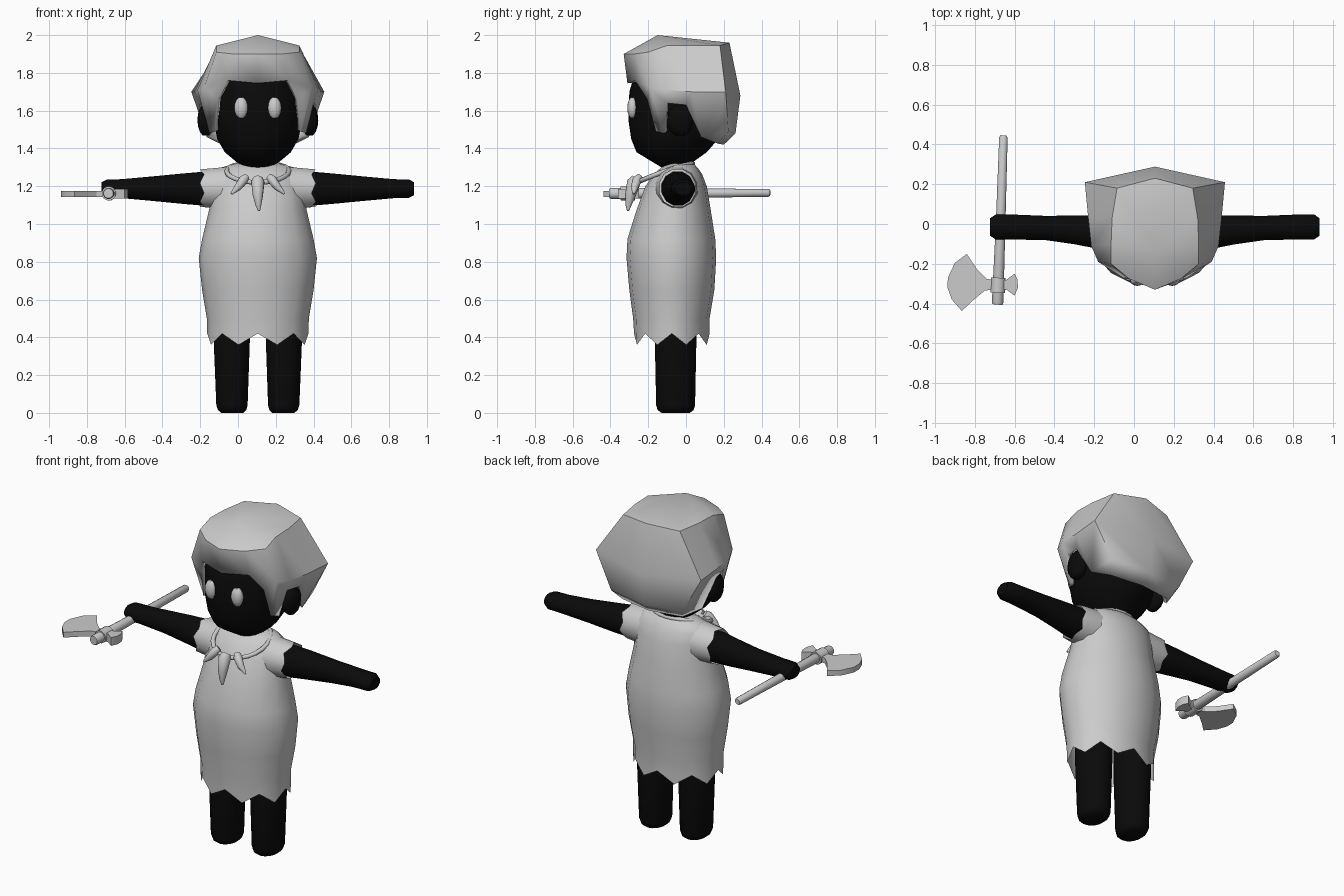
import bpy, bmesh, math
from mathutils import Vector

if "Cube" in bpy.data.objects:
    bpy.data.objects.remove(bpy.data.objects["Cube"])

CX = 0.105  # body centre line


def material(name, v):
    m = bpy.data.materials.new(name)
    m.diffuse_color = (v, v, v, 1)
    m.use_nodes = True
    m.node_tree.nodes["Principled BSDF"].inputs["Base Color"].default_value = m.diffuse_color
    return m


BLACK = material("black skin", 0.003)
GREY = material("light grey", 0.6)


def make(name, verts, faces, mat, angle=50, fix=True):
    bm = bmesh.new()
    vs = [bm.verts.new(v) for v in verts]
    for f in faces:
        bm.faces.new([vs[i] for i in f])
    if fix:
        bmesh.ops.recalc_face_normals(bm, faces=bm.faces)
    me = bpy.data.meshes.new(name)
    bm.to_mesh(me)
    bm.free()
    me.materials.append(mat)
    ob = bpy.data.objects.new(name, me)
    bpy.context.collection.objects.link(ob)
    bpy.ops.object.select_all(action='DESELECT')
    ob.select_set(True)
    bpy.context.view_layer.objects.active = ob
    bpy.ops.object.shade_smooth_by_angle(angle=math.radians(angle))
    return ob


def loft(name, rings, mat, caps=(True, True), angle=50):
    """Skin a list of equal-length point rings."""
    n = len(rings[0])
    verts = [p for r in rings for p in r]
    faces = [(i * n + k, i * n + (k + 1) % n, (i + 1) * n + (k + 1) % n, (i + 1) * n + k)
             for i in range(len(rings) - 1) for k in range(n)]
    if caps[0]:
        faces.append(tuple(range(n)))
    if caps[1]:
        faces.append(tuple(range(len(verts) - n, len(verts))))
    return make(name, verts, faces, mat, angle)


def flat_ring(z, rx, y0, y1, n=16, cx=CX, jag=0.0):
    """Horizontal ellipse; odd points drop by jag."""
    return [(cx + rx * math.sin(2 * math.pi * k / n),
             (y0 + y1) / 2 - (y1 - y0) / 2 * math.cos(2 * math.pi * k / n),
             z - jag * (k % 2)) for k in range(n)]


def side_ring(x, y, z, ry, rz, n=12, jag=0.0):
    """Ellipse facing x; odd points shift by jag."""
    return [(x + jag * (k % 2), y + ry * math.cos(2 * math.pi * (k + .5) / n),
             z + rz * math.sin(2 * math.pi * (k + .5) / n)) for k in range(n)]


def rod(name, path, mat, n=10):
    """Round bar through (point, radius) pairs."""
    pts = [Vector(p) for p, r in path]
    rings = []
    for i, (p, r) in enumerate(path):
        d = (pts[min(i + 1, len(pts) - 1)] - pts[max(i - 1, 0)]).normalized()
        u = d.orthogonal().normalized() if i == 0 else (u - d * u.dot(d)).normalized()
        w = d.cross(u)
        rings.append([pts[i] + r * (u * math.cos(a) + w * math.sin(a))
                      for a in (2 * math.pi * k / n for k in range(n))])
    return loft(name, rings, mat)


def ball(name, c, r, mat, seg=12):
    rings = []
    for i in range(1, 8):
        t = math.pi * i / 8
        s = math.sin(t)
        rings.append(flat_ring(c[2] - r[2] * math.cos(t), r[0] * s, c[1] - r[1] * s, c[1] + r[1] * s, seg, c[0]))
    return loft(name, rings, mat)


# Tunic with ragged hem
rows = [(0.50, .27, -.28, .125), (0.65, .295, -.30, .15), (0.82, .313, -.315, .16),
        (0.92, .295, -.31, .155), (1.08, .257, -.26, .13), (1.20, .245, -.215, .11),
        (1.265, .235, -.17, .085), (1.30, .19, -.13, .06), (1.32, .12, -.10, .04)]
loft("tunic", [flat_ring(.42, .268, -.275, .125, jag=.06)] + [flat_ring(*r) for r in rows],
     GREY, (False, True), 60)

# Head
rows = [(1.30, .07, -.13, .02), (1.33, .115, -.18, .04), (1.38, .175, -.262, .11),
        (1.45, .215, -.29, .17), (1.55, .235, -.305, .20), (1.70, .235, -.30, .20),
        (1.80, .20, -.27, .17), (1.87, .12, -.2, .1)]
loft("head", [flat_ring(*r) for r in rows], BLACK)

# Paired parts
for s, side in ((-1, "left"), (1, "right")):
    arm = [(.18, -.045, .09, .095), (.30, -.04, .085, .092), (.40, -.03, .075, .083),
           (.55, -.02, .063, .068), (.72, -.015, .065, .052), (.80, -.015, .065, .05),
           (.828, -.015, .045, .035)]
    loft(side + "_arm", [side_ring(CX + s * d, y, 1.187, a, b) for d, y, a, b in arm], BLACK)
    loft(side + "_sleeve", [side_ring(CX + s * .17, -.05, 1.19, .115, .115),
                            side_ring(CX + s * .27, -.045, 1.19, .104, .106),
                            side_ring(CX + s * .285, -.045, 1.19, .10, .102, jag=s * .022)],
         GREY, (False, False), 60)
    leg = [(0, .135, .06, .075), (.015, .136, .077, .095), (.04, .137, .085, .103),
           (.38, .138, .098, .11), (.55, .138, .10, .11)]
    loft(side + "_leg", [flat_ring(z, rx, -.055 - ry, -.055 + ry, 14, CX + s * d) for z, d, rx, ry in leg], BLACK)
    ball(side + "_eye", (CX + s * .088, -.283, 1.615), (.037, .028, .058), GREY)
    ball(side + "_ear", (CX + s * .275, -.03, 1.55), (.045, .07, .088), BLACK)

# Hair: half shell as (offset, y, z), mirrored
half = [(0, -.15, 2.0),
        (0, -.33, 1.90), (.13, -.275, 1.90), (.22, -.20, 1.91), (.22, -.10, 1.945),
        (.215, .03, 1.945), (.19, .18, 1.945), (0, .23, 1.96),                        # 1-7 crown
        (0, -.31, 1.745), (.16, -.27, 1.76), (.285, -.19, 1.72), (.32, -.11, 1.71),
        (.335, .03, 1.70), (.352, .21, 1.70), (0, .288, 1.68),                         # 8-14 widest
        (.21, -.205, 1.66), (.225, -.16, 1.49), (.255, -.12, 1.48), (.295, -.10, 1.64),  # 15-18 lock
        (.31, .0, 1.63), (.27, .08, 1.46), (.24, .225, 1.49), (0, .262, 1.48),          # 19-22 nape
        (.20, .17, 1.425), (0, .20, 1.42)]
faces = [(0, i, i + 1) for i in range(1, 7)]
faces += [(i, i + 7, i + 8, i + 1) for i in range(1, 7)]
faces += [(9, 15, 10), (10, 15, 16, 17), (10, 17, 18, 11), (11, 18, 19, 12), (12, 19, 20, 13),
          (13, 20, 21), (13, 21, 22, 14), (20, 23, 21), (21, 23, 24, 22)]
n = len(half)
verts = [(CX + d, y, z) for d, y, z in half] + [(CX - d, y, z) for d, y, z in half]
mirror = {i: (i if half[i][0] == 0 else i + n) for i in range(n)}
hair = make("hair", verts, faces + [tuple(mirror[i] for i in reversed(f)) for f in faces], GREY, 42)
mod = hair.modifiers.new("thickness", 'SOLIDIFY')
mod.thickness = .025
mod.offset = -1

# Necklace cord and teeth
cord = []
for k in range(25):
    a = 2 * math.pi * k / 24
    f = (1 + math.cos(a)) / 2
    cord.append(((CX + .165 * math.sin(a), .035 - .295 * f, 1.32 - .10 * f ** 1.3), .013))
rod("necklace_cord", cord, GREY, 8)
rod("middle_tooth", [((CX, -.262, 1.24), .028), ((CX, -.277, 1.22), .036), ((CX, -.295, 1.15), .028),
                     ((CX + .003, -.305, 1.10), .016), ((CX + .006, -.307, 1.07), .006)], GREY)
for s, side in ((-1, "left"), (1, "right")):
    rod(side + "_tooth", [((CX + s * .06, -.245, 1.25), .018), ((CX + s * .075, -.258, 1.235), .025),
                          ((CX + s * .105, -.272, 1.195), .02), ((CX + s * .14, -.278, 1.16), .006)], GREY)

# Axe handle and binding
rod("axe_handle", [((-.686, -.405, 1.162), .026), ((-.685, -.395, 1.162), .030), ((-.67, 0, 1.163), .025),
                   ((-.656, .435, 1.165), .022), ((-.655, .445, 1.165), .016)], GREY, 12)
rod("axe_binding", [((-.684, -.345, 1.162), .038), ((-.681, -.27, 1.162), .038)], GREY, 12)


def blade(name, outline, z, t):
    """Plate cut from an (x, y) outline."""
    loft(name, [[(x, y, z + h) for x, y in outline] for h in (-t, t)], GREY, angle=30)


blade("axe_blade", [(-.69, -.285), (-.74, -.275), (-.79, -.225), (-.84, -.15), (-.90, -.195), (-.935, -.27),
                    (-.937, -.32), (-.915, -.38), (-.865, -.437), (-.81, -.385), (-.75, -.335), (-.69, -.325)],
      1.16, .016)
blade("axe_back_blade", [(-.69, -.285), (-.64, -.28), (-.60, -.25), (-.585, -.28), (-.583, -.32),
                         (-.60, -.36), (-.64, -.33), (-.69, -.325)], 1.16, .025)
